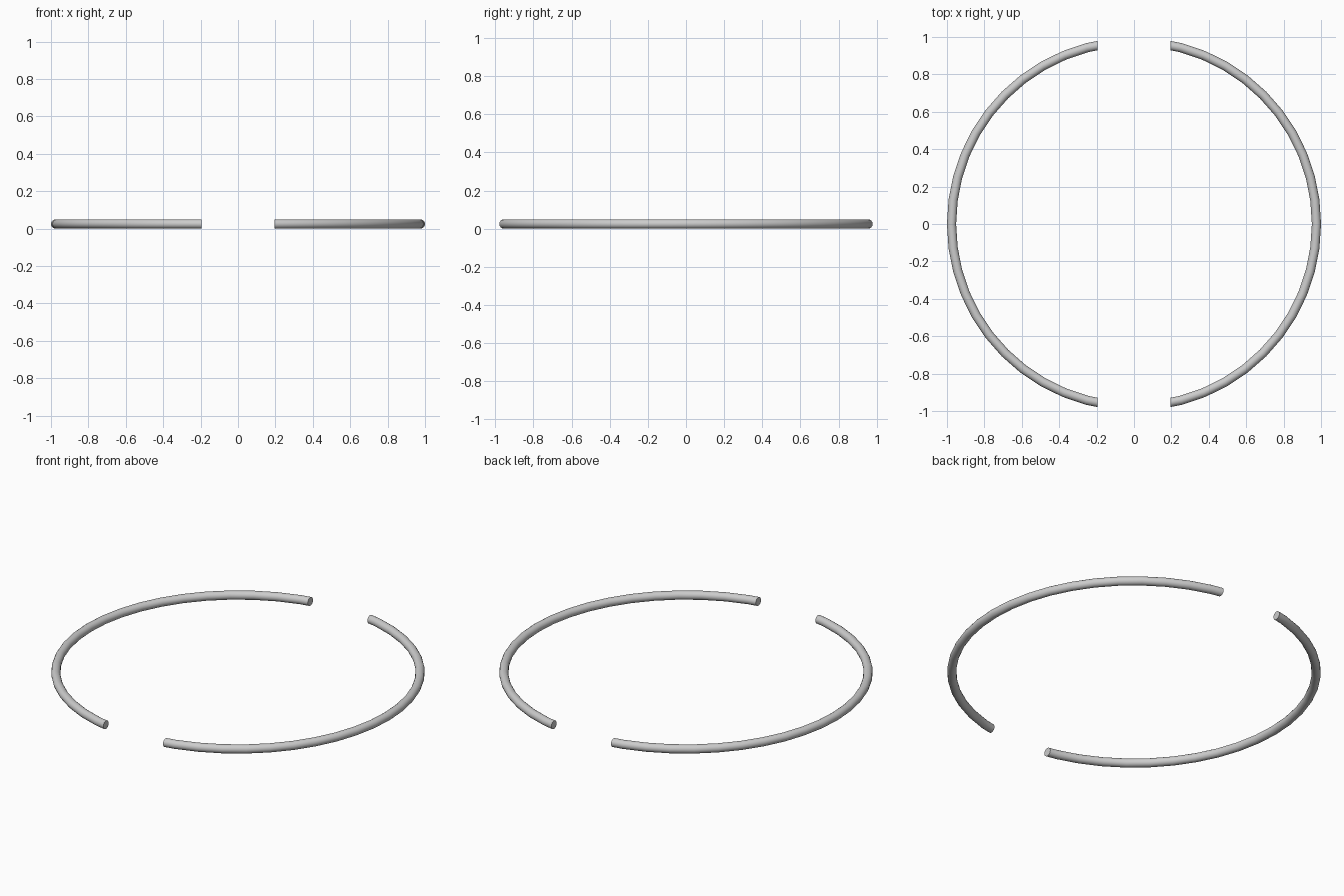
import bpy, bmesh

if "Cube" in bpy.data.objects:
    bpy.data.objects.remove(bpy.data.objects["Cube"])

TUBE = 0.0245     # tube radius
GAP = 0.195       # half width of the opening between the two arcs


def arc(name, side):
    """Half of a round-section ring, cut flat on a plane of constant x."""
    bpy.ops.mesh.primitive_torus_add(major_radius=1 - TUBE, minor_radius=TUBE,
                                     major_segments=48, minor_segments=16,
                                     location=(0, 0, TUBE))
    ob = bpy.context.object
    ob.name = name
    bm = bmesh.new()
    bm.from_mesh(ob.data)
    bmesh.ops.bisect_plane(bm, geom=bm.verts[:] + bm.edges[:] + bm.faces[:],
                           plane_co=(side * GAP, 0, 0), plane_no=(side, 0, 0),
                           clear_inner=True)
    # close the two cut ends
    bmesh.ops.holes_fill(bm, edges=[e for e in bm.edges if e.is_boundary])
    bmesh.ops.recalc_face_normals(bm, faces=bm.faces)
    bm.to_mesh(ob.data)
    bm.free()
    bpy.ops.object.shade_smooth_by_angle()


arc("right_arc", 1)
arc("left_arc", -1)
